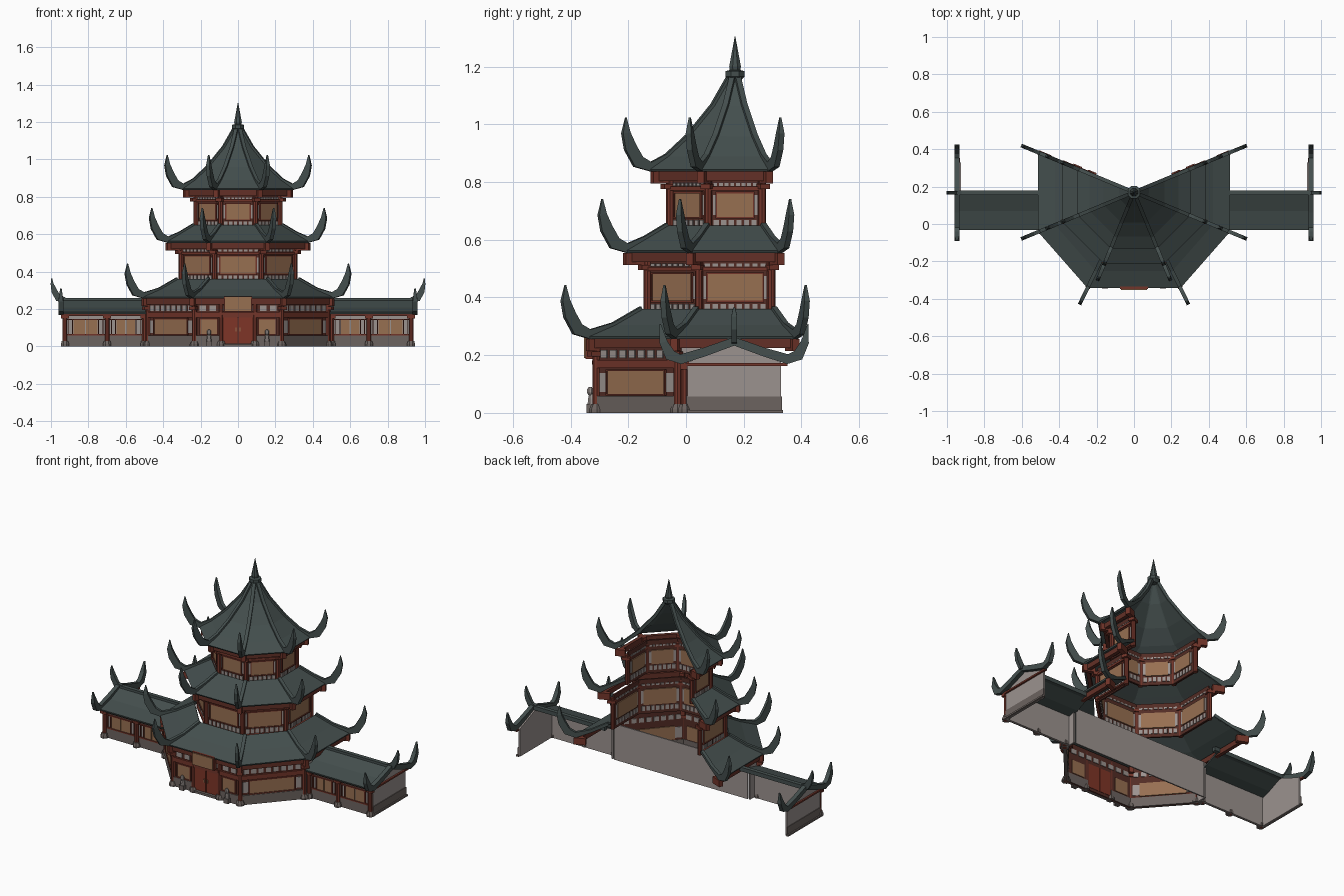
import bpy, bmesh, math
from mathutils import Matrix, Vector

if "Cube" in bpy.data.objects:
    bpy.data.objects.remove(bpy.data.objects["Cube"])

def material(name, rgb):
    m = bpy.data.materials.new(name)
    m.diffuse_color = (*rgb, 1)
    m.use_nodes = True
    m.node_tree.nodes["Principled BSDF"].inputs["Base Color"].default_value = m.diffuse_color
    return m

SLATE = material("slate_green", (.058, .078, .076))
RED = material("red_wood", (.17, .036, .023))
BEAM = material("maroon_beam", (.125, .03, .02))
DARK = material("dark_wood", (.085, .025, .018))
DOOR = material("door_red", (.21, .035, .02))
TAN = material("tan_panel", (.31, .16, .083))
PLASTER = material("light_plaster", (.33, .29, .275))
STONE = material("grey_stone", (.15, .125, .115))

CY = 0.17                       # tower axis
T = math.tan(math.pi / 8)
I4 = Matrix.Identity(4)
parts = {}

def mesh(name, mat, M, verts, faces):
    bm = parts.setdefault(name, (bmesh.new(), mat))[0]
    vs = [bm.verts.new(M @ Vector(v)) for v in verts]
    for f in faces:
        bm.faces.new([vs[i] for i in f])

def box(name, mat, M, x0, x1, y0, y1, z0, z1):
    v = [(x, y, z) for z in (z0, z1) for x, y in ((x0, y0), (x1, y0), (x1, y1), (x0, y1))]
    mesh(name, mat, M, v, [(3, 2, 1, 0), (4, 5, 6, 7), (0, 1, 5, 4),
                           (1, 2, 6, 5), (2, 3, 7, 6), (3, 0, 4, 7)])

def post(name, mat, M, x, y, prof, n=8):
    v = [(x + r * math.cos(2 * math.pi * (i + .5) / n), y + r * math.sin(2 * math.pi * (i + .5) / n), z)
         for r, z in prof for i in range(n)]
    f = [(j * n + i, j * n + (i + 1) % n, (j + 1) * n + (i + 1) % n, (j + 1) * n + i)
         for j in range(len(prof) - 1) for i in range(n)]
    f += [tuple(reversed(range(n))), tuple(range(len(v) - n, len(v)))]
    mesh(name, mat, M, v, f)

def rib(name, mat, M, path, w):
    """Rectangular sweep in the local x-z plane; path = (x, z, height)."""
    v, n = [], len(path)
    for i, (x, z, h) in enumerate(path):
        a, b = path[max(i - 1, 0)], path[min(i + 1, n - 1)]
        t = Vector((b[0] - a[0], b[1] - a[1])).normalized() * h / 2
        ww = w / 2 if h > .01 else w / 6
        v += [(x - t.y, -ww, z + t.x), (x - t.y, ww, z + t.x), (x + t.y, ww, z - t.x), (x + t.y, -ww, z - t.x)]
    f = [(4 * i + k, 4 * i + (k + 1) % 4, 4 * i + 4 + (k + 1) % 4, 4 * i + 4 + k)
         for i in range(n - 1) for k in range(4)]
    mesh(name, mat, M, v, f + [(0, 1, 2, 3), (4 * n - 1, 4 * n - 2, 4 * n - 3, 4 * n - 4)])

def corners(r, w):
    """Six corners of the open octagon at apothem r; w = front half width ratio."""
    return [Vector((x * r, y * r)) for x, y in ((-1, T), (-1, -T), (-w, -1), (w, -1), (1, -T), (1, T))]

def wall_frame(p, q):
    """Frame on a wall from p to q (x along, y outward, z up) and its half width."""
    x, m = (q - p).normalized(), (p + q) / 2
    return Matrix(((x.x, x.y, 0, m.x), (x.y, -x.x, 0, m.y + CY), (0, 0, 1, 0), (0, 0, 0, 1))), (q - p).length / 2

def walls(r, w):
    c = corners(r, w)
    return [wall_frame(c[i], c[i + 1]) for i in range(5)]

def frame(name, M, u0, u1, z0, z1, d, t=.006):
    box(name, RED, M, u0, u1, 0, d, z1 - t, z1)
    box(name, RED, M, u0, u1, 0, d, z0, z0 + t)
    box(name, RED, M, u0, u0 + t, 0, d, z0, z1)
    box(name, RED, M, u1 - t, u1, 0, d, z0, z1)

def checks(name, M, u0, u1, z0, z1, n):
    s = (u1 - u0) / n
    for i in range(n):
        box(name, PLASTER, M, u0 + s * (i + .16), u0 + s * (i + .84), -.014, .005, z0, z1)

def panel_wall(tag, M, hw, z0, z1, strip):
    e = hw - .016
    box(tag + "_side_panels", PLASTER, M, -e, e, -.013, .003, z0 + .008, z1 - .008)
    box(tag + "_tan_panels", TAN, M, -e + strip, e - strip, -.016, .006, z0, z1)
    frame(tag + "_frames", M, -e + strip - .005, e - strip + .005, z0 - .004, z1 + .004, .011)

# roof tiers: tag, eave-to-top profile (apothem, z), front ratio, wall apothem, z0, z1, beam end overhang
TIERS = [("ground", [(.511, .26), (.42, .30), (.325, .355)], .485, .48, 0, .225, 0),
         ("middle", [(.381, .558), (.31, .60), (.235, .645)], T, .303, .33, .525, .002),
         ("upper", [(.299, .84), (.235, .885), (.16, .955), (.075, 1.06), (.015, 1.165)], T, .225, .62, .805, -.012)]
HORN = [(.04, .03, .045), (.07, .08, .042), (.086, .13, .028), (.086, .183, .004)]

for tag, prof, w, ap, z0, z1, over in TIERS:
    # roof shell, hip ribs and upturned horns
    v = [(c.x, c.y + CY, z) for r, z in prof for c in corners(r, w)]
    f = [(j * 6 + i, j * 6 + i + 1, j * 6 + i + 7, j * 6 + i + 6) for j in range(len(prof) - 1) for i in range(5)]
    mesh(tag + "_roof", SLATE, I4, v, f)
    r0, e = prof[0]
    for i, c in enumerate(corners(1, w)):
        k = c.length
        R0 = r0 * k
        M = Matrix.Translation((0, CY, 0)) @ Matrix.Rotation(math.atan2(c.y, c.x), 4, 'Z')
        path = [(r * k, z + .005, .018) for r, z in reversed(prof[1:])] + [(R0 - .01, e + .012, .034)]
        rib(tag + "_hip_horns", SLATE, M, path + [(R0 + x, e + z, h) for x, z, h in HORN], .02)
        # corner posts, brackets and beam ends
        box(tag + "_beam_ends", RED, M, R0 - .07, R0 + over, -.013, .013, e - .045, e - .004)
        if tag == "ground" and i in (0, 5):
            continue
        post(tag + "_posts", RED, M, ap * k, 0, [(.014, z0), (.014, z1)])
        box(tag + "_brackets", RED, M, ap * k - .02, ap * k + .028, -.018, .018, z1 - .03, z1 - .012)
        if tag == "ground":
            post("post_bases", STONE, M, ap * k, 0, [(.026, 0), (.026, .012), (.018, .03)])
    for M, b in walls(r0 - .014 + min(over, 0), w):   # eave beams
        box(tag + "_eave_beam", BEAM, M, -b, b, -.022, 0, e - .036, e - .004)
    if tag == "ground":
        continue
    for M, hw in walls(ap, w):   # upper storey walls
        box(tag + "_wall", DARK, M, -hw, hw, -.01, 0, z0, z1 + .02)
        panel_wall(tag, M, hw, z0 + .057, z1 - .042, .014)
        checks(tag + "_lattice", M, -hw + .015, hw - .015, z0 + .02, z0 + .048, 6 if hw < .11 else 8)
        box(tag + "_rail", RED, M, -hw, hw, 0, .014, z0 + .008, z0 + .018)
        box(tag + "_rail", RED, M, -hw, hw, 0, .012, z1 - .034, z1 - .02)
        checks(tag + "_top_lattice", M, -hw + .015, hw - .015, z1 - .018, z1 - .008, 8)

# finial
post("finial", SLATE, I4, 0, CY, [(.02, 1.15), (.036, 1.165), (.036, 1.184), (.02, 1.188), (.022, 1.2), (.001, 1.305)])

# ground storey front walls
BASE = [(.024, 0), (.024, .012), (.018, .03)]
for i, (M, hw) in enumerate(walls(.48, .48)[1:4]):
    box("ground_wall", DARK, M, -hw, hw, -.01, 0, 0, .25)
    box("ground_rail", RED, M, -hw, hw, 0, .012, .155, .183)
    checks("ground_lattice", M, -hw + .015, hw - .015, .19, .218, 8)
    if i != 1:
        box("ground_plinth", STONE, M, -hw, hw, -.012, .01, 0, .058)
        panel_wall("ground", M, hw, .064, .147, .04)
    else:
        FRONT, HW = M, hw

# entrance: doors, side panels, plaque, statues
M = FRONT
for s in (-1, 1):
    S = M @ Matrix.Diagonal((s, 1, 1, 1))
    box("door_leaves", DOOR, S, .002, .08, -.012, .008, .018, .168)
    box("door_handles", TAN, S, .008, .014, .008, .013, .08, .1)
    box("ground_plinth", STONE, S, .085, HW, -.012, .01, 0, .058)
    box("entrance_tan_panels", TAN, S, .112, HW - .03, -.014, .006, .064, .147)
    frame("ground_frames", S, .107, HW - .025, .06, .151, .011)
    post("door_posts", RED, S, .09, .002, [(.013, 0), (.013, .24)])
    post("post_bases", STONE, S, .09, .002, BASE)
    box("statue_pedestal", STONE, S, .139, .171, .004, .034, 0, .03)
    post("statue_body", PLASTER, S, .155, .018, [(.014, .03), (.012, .05), (.008, .066)])
    post("statue_head", PLASTER, S, .155, .022, [(.006, .06), (.012, .07), (.011, .083), (.005, .09)])
box("door_step", STONE, M, -.085, .085, 0, .018, 0, .014)
box("door_lintel", RED, M, -.09, .09, 0, .016, .168, .182)
box("plaque_frame", RED, M, -.076, .076, .013, .038, .186, .268)
box("plaque_board", TAN, M, -.07, .07, .038, .043, .19, .263)

# plain back wall of the ground storey
box("back_wall", PLASTER, I4, -.465, .465, .045, .053, 0, .225)

# side wings with gable ends
for s in (-1, 1):
    S = Matrix.Diagonal((s, 1, 1, 1))
    box("ground_side_wall", PLASTER, S, .472, .482, -.03, .05, 0, .225)
    # front half roof and ridge
    slope = [(-.032, .178), (.07, .203), (.167, .245)]
    v = [(x, y, z) for y, z in slope for x in (.47, .952)]
    mesh("wing_roof", SLATE, S, v, [(0, 1, 3, 2), (2, 3, 5, 4)])
    box("wing_ridge", SLATE, S, .44, .94, .155, .18, .235, .26)
    rib("wing_ridge_horn", SLATE, S @ Matrix.Translation((0, .167, 0)),
        [(.925, .248, .028), (.96, .257, .036), (.982, .295, .032), (.994, .335, .016), (.996, .365, .004)], .02)
    # curved gable verge with a horn at both ends
    half = [(0, .248, .03), (.1, .212, .03), (.185, .186, .034), (.222, .2, .04), (.245, .245, .028), (.256, .308, .004)]
    path = [(-x, z, h) for x, z, h in reversed(half)] + half[1:]
    rib("gable_verge", SLATE, S @ Matrix.Translation((.947, .167, 0)) @ Matrix.Rotation(math.pi / 2, 4, 'Z'), path, .026)
    # gable wall
    out = [(.005, 0), (.33, 0), (.33, .175), (.25, .205), (.167, .24), (.085, .205), (.005, .175)]
    n = len(out)
    v = [(x, y, z) for x in (.925, .935) for y, z in out]
    mesh("gable_wall", PLASTER, S, v, [tuple(range(n)), tuple(range(n, 2 * n))] +
         [(i, (i + 1) % n, n + (i + 1) % n, n + i) for i in range(n)])
    box("gable_plinth", STONE, S, .93, .939, .005, .332, 0, .056)
    box("gable_skirting", STONE, S, .93, .947, .0, .336, 0, .01)
    box("gable_beam", RED, S, .93, .946, -.02, .352, .163, .173)
    # front wall, panels and posts
    W = S @ Matrix(((1, 0, 0, 0), (0, -1, 0, .005), (0, 0, 1, 0), (0, 0, 0, 1)))
    box("wing_wall", PLASTER, W, .485, .93, -.008, 0, 0, .185)
    box("wing_plinth", STONE, W, .485, .935, 0, .008, 0, .058)
    box("wing_beam", BEAM, W, .485, .94, -.005, .022, .162, .178)
    box("wing_rail", RED, W, .485, .93, 0, .01, .058, .066)
    box("wing_rail", RED, W, .485, .93, 0, .01, .14, .147)
    for a, b in ((.5, .7), (.7, .93)):
        m = (a + b) / 2
        for u0, u1 in ((a + .05, m - .003), (m + .003, b - .05)):
            box("wing_tan_panels", TAN, W, u0, u1, 0, .006, .064, .142)
        frame("wing_frames", W, a + .043, b - .043, .06, .147, .011)
        for u in (a + .02, b - .025):
            box("wing_jambs", RED, W, u, u + .005, 0, .01, .06, .147)
    for x in (.5, .7, .925):
        post("wing_posts", RED, W, x, .01, [(.013, 0), (.013, .165)])
        post("wing_post_bases", STONE, W, x, .01, BASE)
        box("wing_brackets", RED, W, x - .022, x + .022, 0, .024, .15, .162)

# turn collected parts into objects
for name, (bm, mat) in parts.items():
    bmesh.ops.recalc_face_normals(bm, faces=bm.faces)
    me = bpy.data.meshes.new(name)
    bm.to_mesh(me)
    bm.free()
    me.materials.append(mat)
    ob = bpy.data.objects.new(name, me)
    bpy.context.collection.objects.link(ob)
    if name.endswith("_roof"):
        mod = ob.modifiers.new("thickness", 'SOLIDIFY')
        mod.thickness, mod.offset = .01, 0
